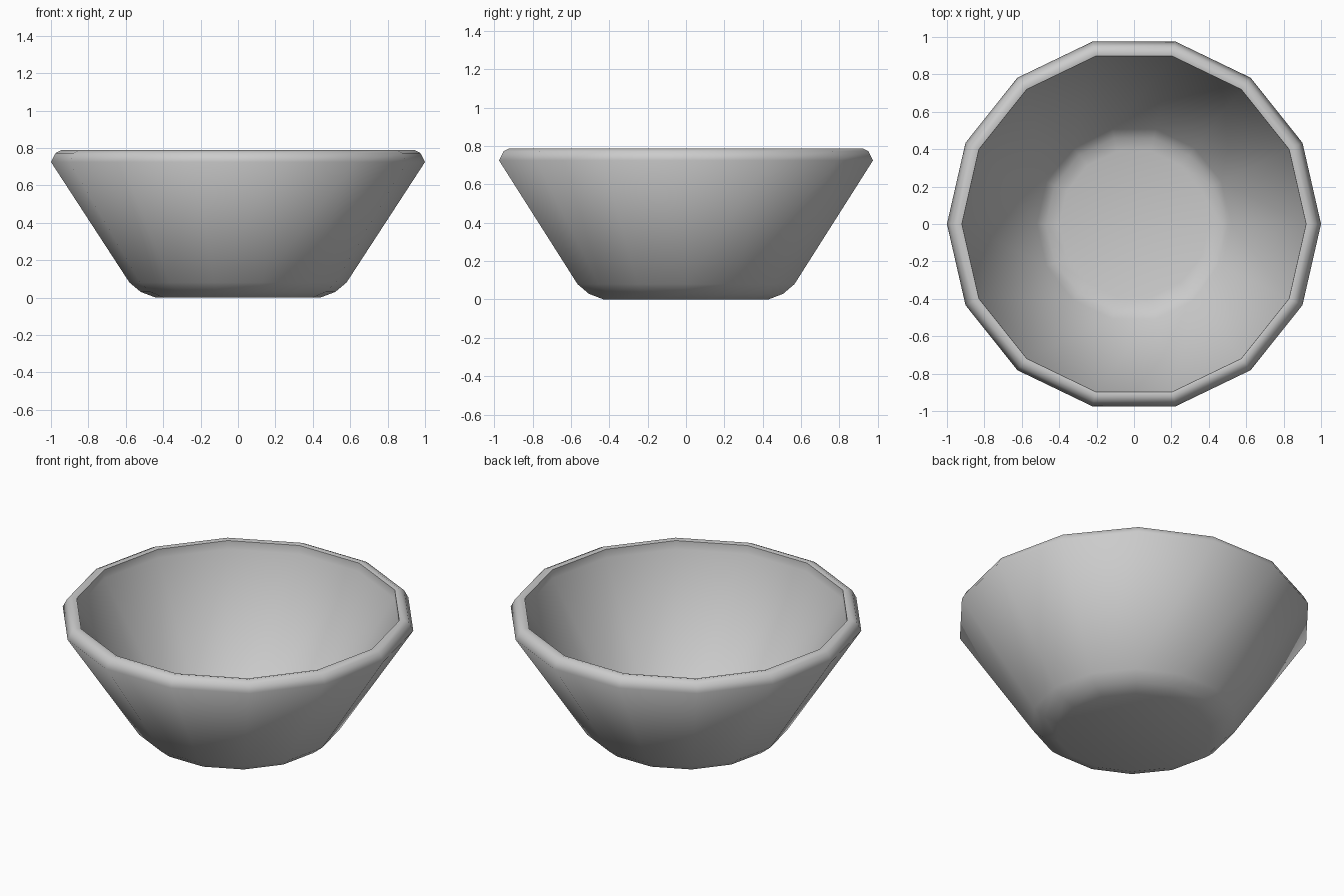
import bpy, bmesh, math

if "Cube" in bpy.data.objects:
    bpy.data.objects.remove(bpy.data.objects["Cube"])

SIDES = 14

# Cross-section (radius, height): underside, outer wall, rolled rim, inner wall, floor
profile = [(0.44, 0.0), (0.52, 0.03), (0.58, 0.08), (1.0, 0.725), (0.975, 0.773),
           (0.945, 0.788), (0.92, 0.782), (0.918, 0.73), (0.52, 0.12),
           (0.47, 0.085), (0.40, 0.067)]

bm = bmesh.new()
rings = []
for r, z in profile:
    rings.append([bm.verts.new((r * math.cos(2 * math.pi * i / SIDES),
                                r * math.sin(2 * math.pi * i / SIDES), z))
                  for i in range(SIDES)])

# Walls between neighbouring rings
for a, b in zip(rings, rings[1:]):
    for i in range(SIDES):
        j = (i + 1) % SIDES
        bm.faces.new((a[i], a[j], b[j], b[i]))

# Flat underside and inner floor
bm.faces.new(list(reversed(rings[0])))
bm.faces.new(rings[-1])
bmesh.ops.recalc_face_normals(bm, faces=bm.faces)

mesh = bpy.data.meshes.new("bowl")
bm.to_mesh(mesh)
bm.free()
bowl = bpy.data.objects.new("bowl", mesh)
bpy.context.collection.objects.link(bowl)

# Smooth walls with a crisp inner rim edge
bpy.context.view_layer.objects.active = bowl
bowl.select_set(True)
bpy.ops.object.shade_smooth_by_angle(angle=math.radians(65))
